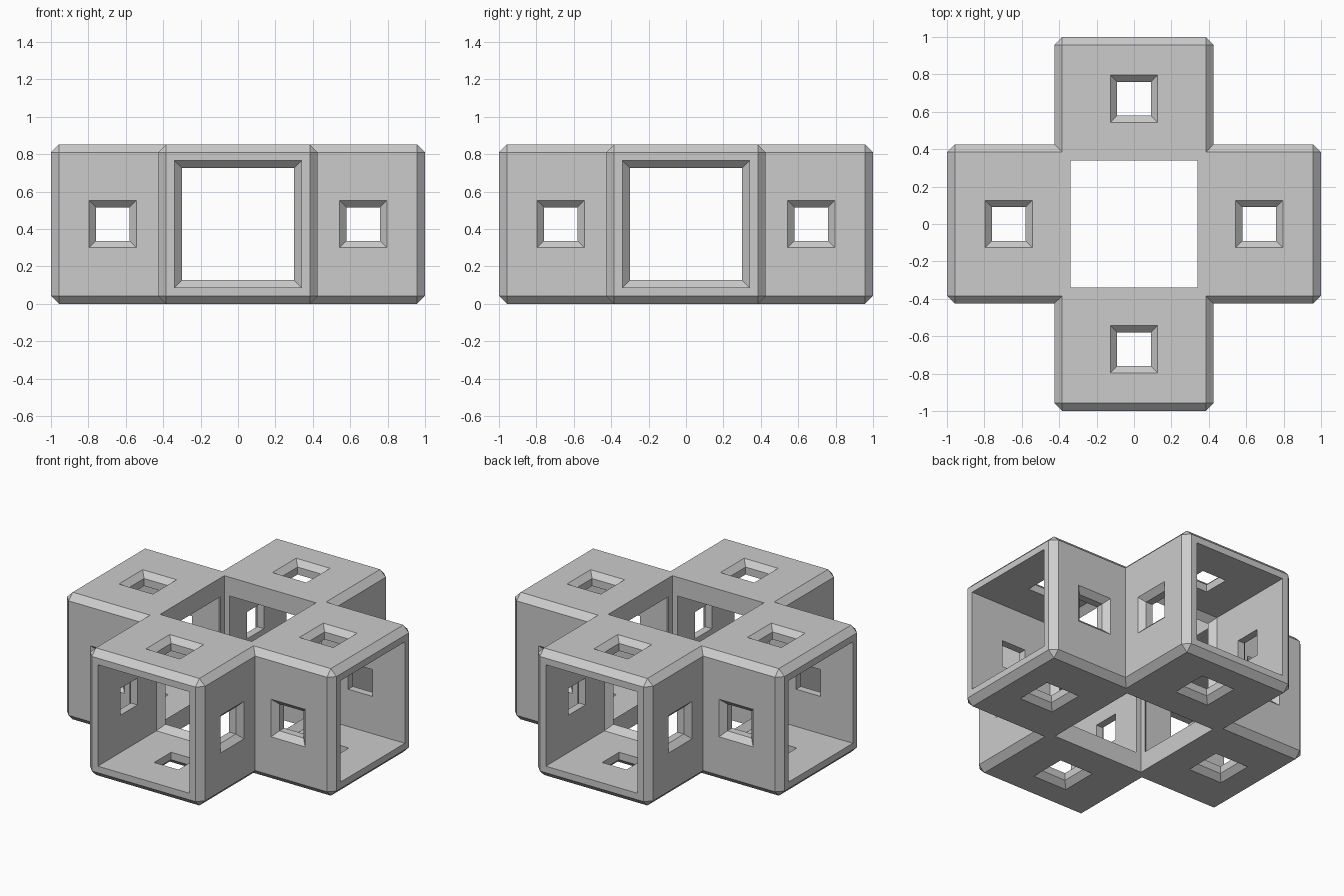
import bpy, bmesh
from mathutils import Vector

if "Cube" in bpy.data.objects:
    bpy.data.objects.remove(bpy.data.objects["Cube"])

W = 0.426       # half width of the arms, and half of the height
IN = 0.34       # half width of the hollow
C = 0.042       # chamfer size
H = 0.09        # half width of the small windows


def square_loft(name, axis, centre, stations):
    """Solid made of square sections (position, half size) along one axis."""
    bm = bmesh.new()
    u, v = [i for i in range(3) if i != axis]
    rings = []
    for t, h in stations:
        ring = []
        for a, b in ((-h, -h), (h, -h), (h, h), (-h, h)):
            p = Vector(centre)
            p[axis] += t
            p[u] += a
            p[v] += b
            ring.append(bm.verts.new(p))
        rings.append(ring)
    bm.faces.new(rings[0])
    bm.faces.new(rings[-1])
    for r, s in zip(rings, rings[1:]):
        for i in range(4):
            j = (i + 1) % 4
            bm.faces.new((r[i], r[j], s[j], s[i]))
    bmesh.ops.recalc_face_normals(bm, faces=bm.faces)
    me = bpy.data.meshes.new(name)
    bm.to_mesh(me)
    bm.free()
    ob = bpy.data.objects.new(name, me)
    bpy.context.collection.objects.link(ob)
    return ob


def chamfered_bar(name, axis):
    ob = square_loft(name, axis, (0, 0, W), [(-1, W), (1, W)])
    bm = bmesh.new()
    bm.from_mesh(ob.data)
    bmesh.ops.bevel(bm, geom=bm.edges[:], offset=C, segments=1, affect='EDGES')
    bm.to_mesh(ob.data)
    bm.free()
    return ob


def boolean(ob, other, operation):
    m = ob.modifiers.new(operation.title(), 'BOOLEAN')
    m.operation = operation
    m.solver = 'EXACT'
    m.object = other
    other.hide_render = True
    bpy.context.view_layer.objects.active = ob
    bpy.ops.object.modifier_apply(modifier=m.name)
    bpy.data.objects.remove(other)


# Cross-shaped body from two crossing chamfered bars
body = chamfered_bar("cross_body", 0)
boolean(body, chamfered_bar("cross_bar", 1), 'UNION')

# Open vertical shaft in the middle
boolean(body, square_loft("shaft_cutter", 2, (0, 0, W), [(-0.6, IN), (0.6, IN)]), 'DIFFERENCE')

# Tunnels through the arms, narrowing to a frame at the shaft
near, far = IN + 0.04, IN - 0.04
tunnel = [(-1.1, IN), (-near, IN), (-IN, far), (IN, far), (near, IN), (1.1, IN)]
for axis in (0, 1):
    boolean(body, square_loft("tunnel_cutter", axis, (0, 0, W), tunnel), 'DIFFERENCE')

# Small windows with chamfered outer rims, on all four sides of each arm
D = 0.036
out = W + 0.02
window = [(-out, H + D + 0.02), (D - W, H), (W - D, H), (out, H + D + 0.02)]
for arm_axis in (0, 1):
    for sign in (-1, 1):
        centre = Vector((0, 0, W))
        centre[arm_axis] = sign * 0.67
        for axis in (1 - arm_axis, 2):
            boolean(body, square_loft("window_cutter", axis, centre, window), 'DIFFERENCE')
